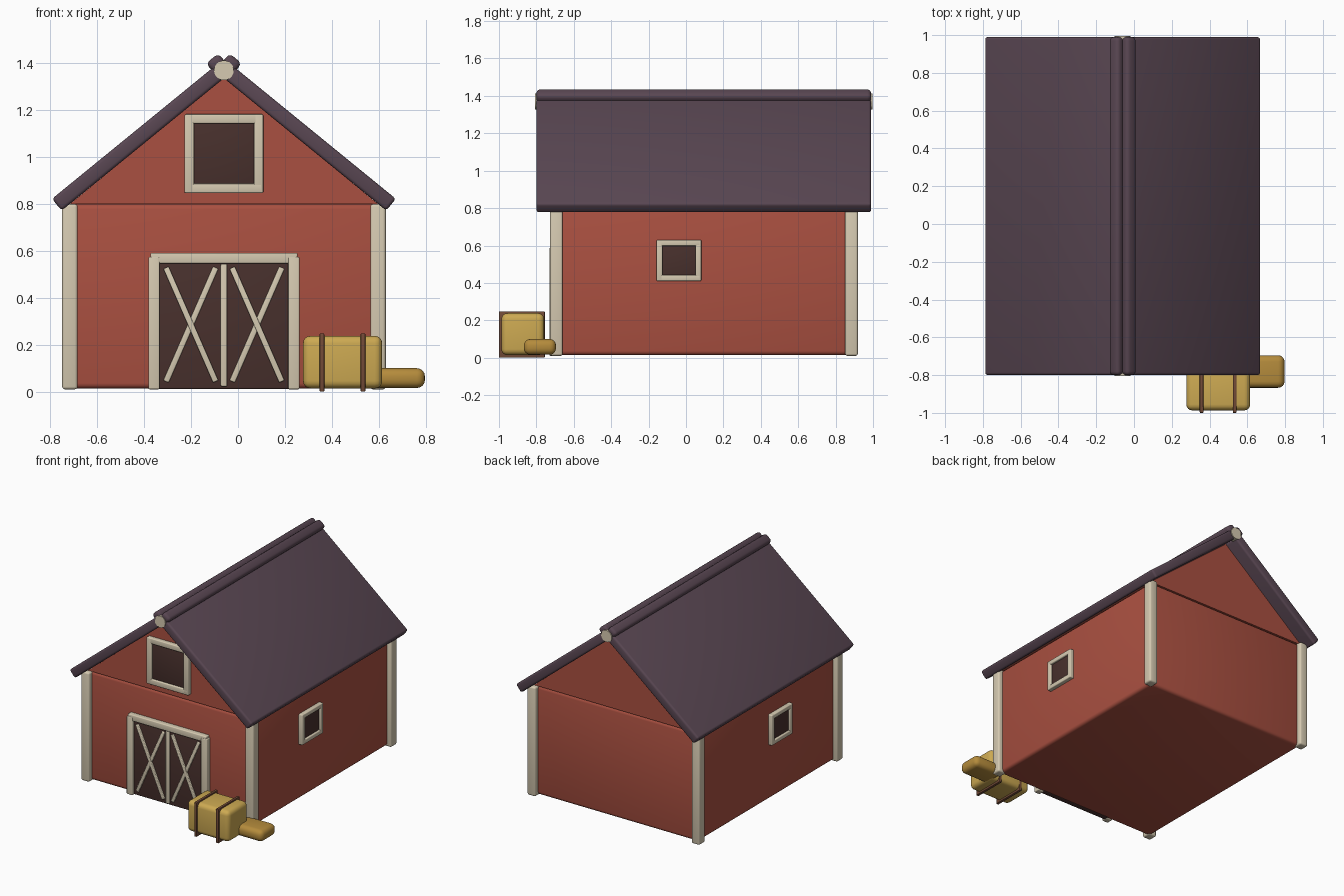
import bpy, bmesh, math
from mathutils import Matrix

if "Cube" in bpy.data.objects:
    bpy.data.objects.remove(bpy.data.objects["Cube"])

CX = -0.06                     # barn centre line
FRONT, BACK = -0.693, 0.885    # wall planes
HALF = 0.657                   # half wall width


def mat(name, rgb):
    m = bpy.data.materials.new(name)
    m.diffuse_color = (*rgb, 1)
    m.use_nodes = True
    m.node_tree.nodes["Principled BSDF"].inputs["Base Color"].default_value = m.diffuse_color
    return m


RED = mat("red_paint", (0.40, 0.08, 0.052))
CREAM = mat("cream_trim", (0.67, 0.59, 0.44))
PURPLE = mat("roof_purple", (0.10, 0.062, 0.085))
DARK = mat("dark_wood", (0.065, 0.030, 0.026))
HAY = mat("hay", (0.61, 0.40, 0.085))
HAY2 = mat("old_hay", (0.46, 0.26, 0.045))
STRAP = mat("strap_brown", (0.17, 0.07, 0.038))


def finish(name, bm, material, bevel=0.0, segments=3):
    me = bpy.data.meshes.new(name)
    bmesh.ops.recalc_face_normals(bm, faces=bm.faces[:])
    if bevel:
        bmesh.ops.bevel(bm, geom=bm.edges[:], offset=bevel, segments=segments,
                        profile=0.5, affect='EDGES', clamp_overlap=True)
    bm.to_mesh(me)
    bm.free()
    ob = bpy.data.objects.new(name, me)
    bpy.context.collection.objects.link(ob)
    me.materials.append(material)
    bpy.ops.object.select_all(action='DESELECT')
    ob.select_set(True)
    bpy.context.view_layer.objects.active = ob
    bpy.ops.object.shade_smooth_by_angle(angle=math.radians(35))
    return ob


def box(name, x, y, z, material, bevel=0.006, segments=3, tilt=0.0):
    """Rounded box from (min, max) ranges, tilted about y through its centre."""
    bm = bmesh.new()
    bmesh.ops.create_cube(bm, size=1)
    bmesh.ops.scale(bm, vec=(x[1] - x[0], y[1] - y[0], z[1] - z[0]), verts=bm.verts)
    ob = finish(name, bm, material, bevel, segments)
    ob.location = (sum(x) / 2, sum(y) / 2, sum(z) / 2)
    ob.rotation_euler = (0, tilt, 0)
    return ob


def tilted(name, cx, cz, length, thick, y, angle, material, bevel):
    return box(name, (cx - length / 2, cx + length / 2), y,
               (cz - thick / 2, cz + thick / 2), material, bevel, tilt=angle)


def window(name, w, h, border, matrix):
    """Four-bar frame and recessed pane facing local -y."""
    parts = []
    for s in (-1, 1):
        a, b = sorted((s * w, s * (w - border)))
        parts.append(box(name + "_frame_side", (a, b), (-0.03, 0.01), (-h, h), CREAM))
        a, b = sorted((s * h, s * (h - border)))
        parts.append(box(name + "_frame_rail", (-w + 0.004, w - 0.004), (-0.03, 0.01), (a, b), CREAM))
    i = border - 0.004
    parts.append(box(name + "_pane", (-w + i, w - i), (-0.016, 0.01), (-h + i, h - i), DARK))
    for p in parts:
        p.matrix_world = matrix @ Matrix.Translation(p.location)


# Walls
box("walls", (CX - HALF, CX + HALF), (FRONT, BACK), (0.014, 0.80), RED, 0.022)

# Gable prism
bm = bmesh.new()
tri = [bm.verts.new((CX + x, FRONT, z)) for x, z in ((-HALF, 0.80), (HALF, 0.80), (0, 1.338))]
face = bm.faces.new(tri)
ext = bmesh.ops.extrude_face_region(bm, geom=[face])
bmesh.ops.translate(bm, vec=(0, BACK - FRONT, 0),
                    verts=[v for v in ext["geom"] if isinstance(v, bmesh.types.BMVert)])
finish("gable", bm, RED)

# Corner posts
for s in (-1, 1):
    for y in (FRONT, BACK):
        x = CX + s * HALF
        box("corner_post", (x - 0.033, x + 0.033), (y - 0.034, y + 0.034), (0.01, 0.80), CREAM, 0.012)

# Roof panels and ridge caps
ang = math.radians(39.2)
c, sn = math.cos(ang), math.sin(ang)
L, T = 0.893, 0.065
for s in (-1, 1):
    off = 0.692 - L / 2 * c + T / 2 * sn
    pz = 0.772 + L / 2 * sn + T / 2 * c
    tilted("roof_panel", CX + s * off, pz, L, T, (-0.80, 0.99), s * ang, PURPLE, 0.014)
    tilted("ridge_cap", CX + s * 0.031, 1.398, 0.068, 0.06, (-0.80, 0.99), s * ang, PURPLE, 0.02)

# Ridge end knobs
for y in (-0.785, 0.975):
    bm = bmesh.new()
    bmesh.ops.create_cone(bm, cap_ends=True, segments=32, radius1=0.042, radius2=0.042, depth=0.042)
    bmesh.ops.rotate(bm, matrix=Matrix.Rotation(math.pi / 2, 3, 'X'), verts=bm.verts)
    finish("ridge_knob", bm, CREAM).location = (CX, y, 1.37)

# Loft window and the two side windows
window("loft_window", 0.168, 0.168, 0.040, Matrix.Translation((CX, FRONT, 1.015)))
for s in (-1, 1):
    window("side_window", 0.12, 0.11, 0.032,
           Matrix.Translation((CX + s * HALF, -0.038, 0.52)) @ Matrix.Rotation(s * math.pi / 2, 4, 'Z'))

# Double door: panel, frame, centre bar and cross braces
box("door_panel", (CX - 0.28, CX + 0.28), (FRONT - 0.018, FRONT + 0.02), (0.012, 0.56), DARK)
box("door_lintel", (CX - 0.314, CX + 0.314), (FRONT - 0.036, FRONT + 0.01), (0.547, 0.592), CREAM)
box("door_centre_bar", (CX - 0.014, CX + 0.014), (FRONT - 0.032, FRONT), (0.022, 0.545), CREAM)
for s in (-1, 1):
    x = CX + s * 0.298
    box("door_jamb", (x - 0.024, x + 0.024), (FRONT - 0.038, FRONT + 0.01), (0.01, 0.575), CREAM)
    for t in (-1, 1):
        tilted("door_brace", CX + s * 0.141, 0.286, 0.53, 0.025,
               (FRONT - 0.029 - 0.002 * t, FRONT), t * math.atan2(0.47, 0.205), CREAM, 0.005)

# Hay bales and straps
box("hay_bale", (0.277, 0.615), (-0.987, -0.758), (0.014, 0.238), HAY, 0.032, 4)
for x in (0.358, 0.533):
    box("hay_strap", (x - 0.01, x + 0.01), (-1.0, -0.755), (0.0, 0.248), STRAP, 0.004)
box("small_hay_bale", (0.56, 0.797), (-0.867, -0.695), (0.016, 0.100), HAY2, 0.034, 4)
